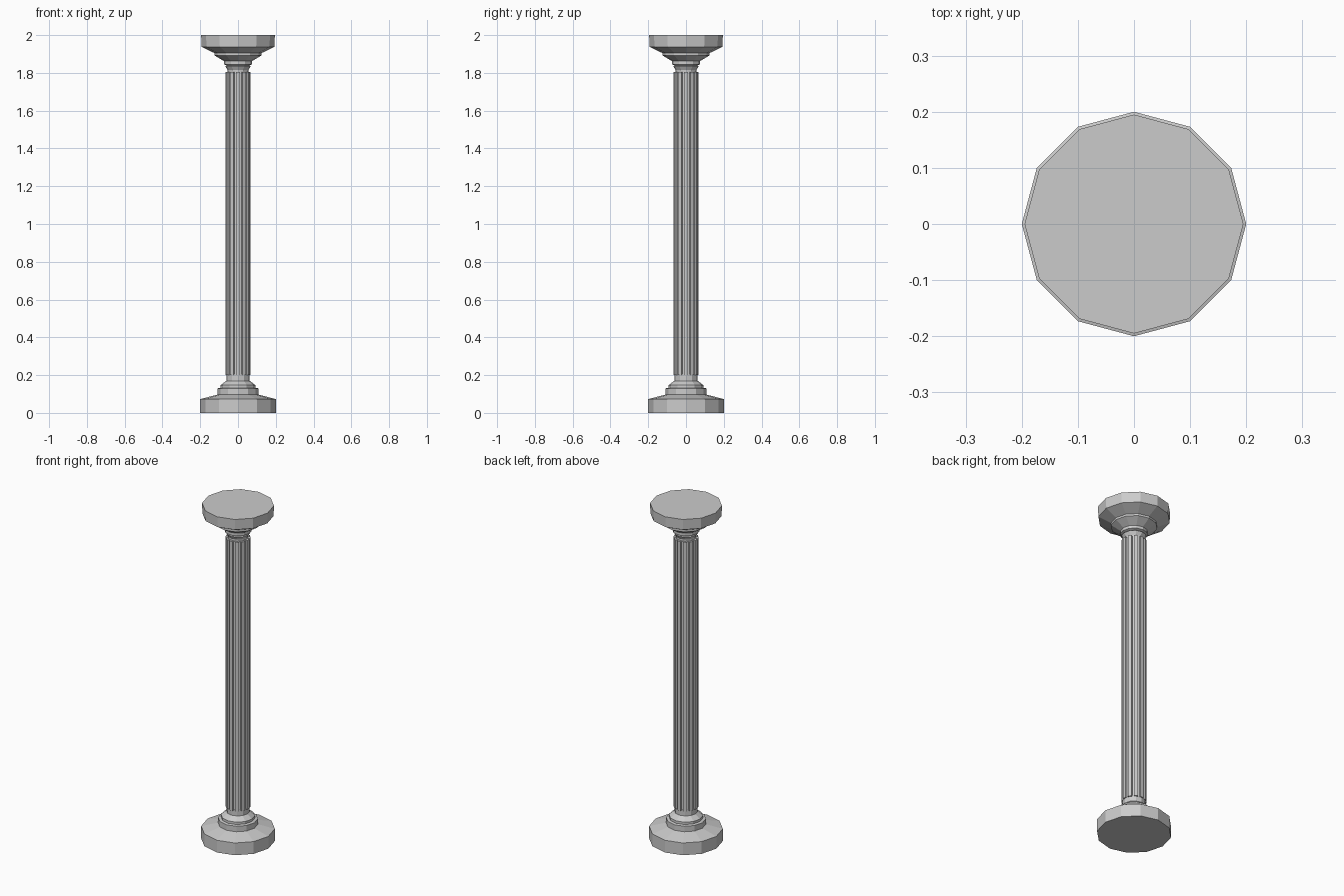
import bpy, bmesh
from math import cos, sin, radians

if "Cube" in bpy.data.objects:
    bpy.data.objects.remove(bpy.data.objects["Cube"])


def loft(name, rings):
    """Skin a stack of closed rings (lists of points) and cap both ends."""
    bm = bmesh.new()
    loops = [[bm.verts.new(p) for p in ring] for ring in rings]
    n = len(loops[0])
    for a, b in zip(loops, loops[1:]):
        for i in range(n):
            j = (i + 1) % n
            bm.faces.new((a[i], a[j], b[j], b[i]))
    bm.faces.new(loops[0][::-1])
    bm.faces.new(loops[-1])
    bmesh.ops.recalc_face_normals(bm, faces=bm.faces)
    mesh = bpy.data.meshes.new(name)
    bm.to_mesh(mesh)
    bm.free()
    obj = bpy.data.objects.new(name, mesh)
    bpy.context.collection.objects.link(obj)
    return obj


def ring(r, z, sides=12):
    return [(r * cos(radians(360 * i / sides)), r * sin(radians(360 * i / sides)), z)
            for i in range(sides)]


def fluted_ring(z, ridge=0.068, groove=0.058, flutes=12):
    # each flute: flat ridge followed by a recessed channel
    pts = []
    for k in range(flutes):
        for off, r in ((-9, ridge), (9, ridge), (11, groove), (19, groove)):
            a = radians(k * 360 / flutes + off)
            pts.append((r * cos(a), r * sin(a), z))
    return pts


# Stepped base
loft("base", [ring(r, z) for r, z in (
    (0.20, 0), (0.20, 0.073), (0.108, 0.097), (0.108, 0.13), (0.092, 0.133),
    (0.092, 0.147), (0.062, 0.17), (0.062, 0.205))])

# Fluted shaft
loft("shaft", [fluted_ring(0.2), fluted_ring(1.805)])

# Flared capital
loft("capital", [ring(r, z) for r, z in (
    (0.055, 1.79), (0.055, 1.815), (0.067, 1.835), (0.06, 1.84), (0.074, 1.845),
    (0.074, 1.862), (0.125, 1.893), (0.125, 1.905), (0.193, 1.938),
    (0.195, 2.0))])
